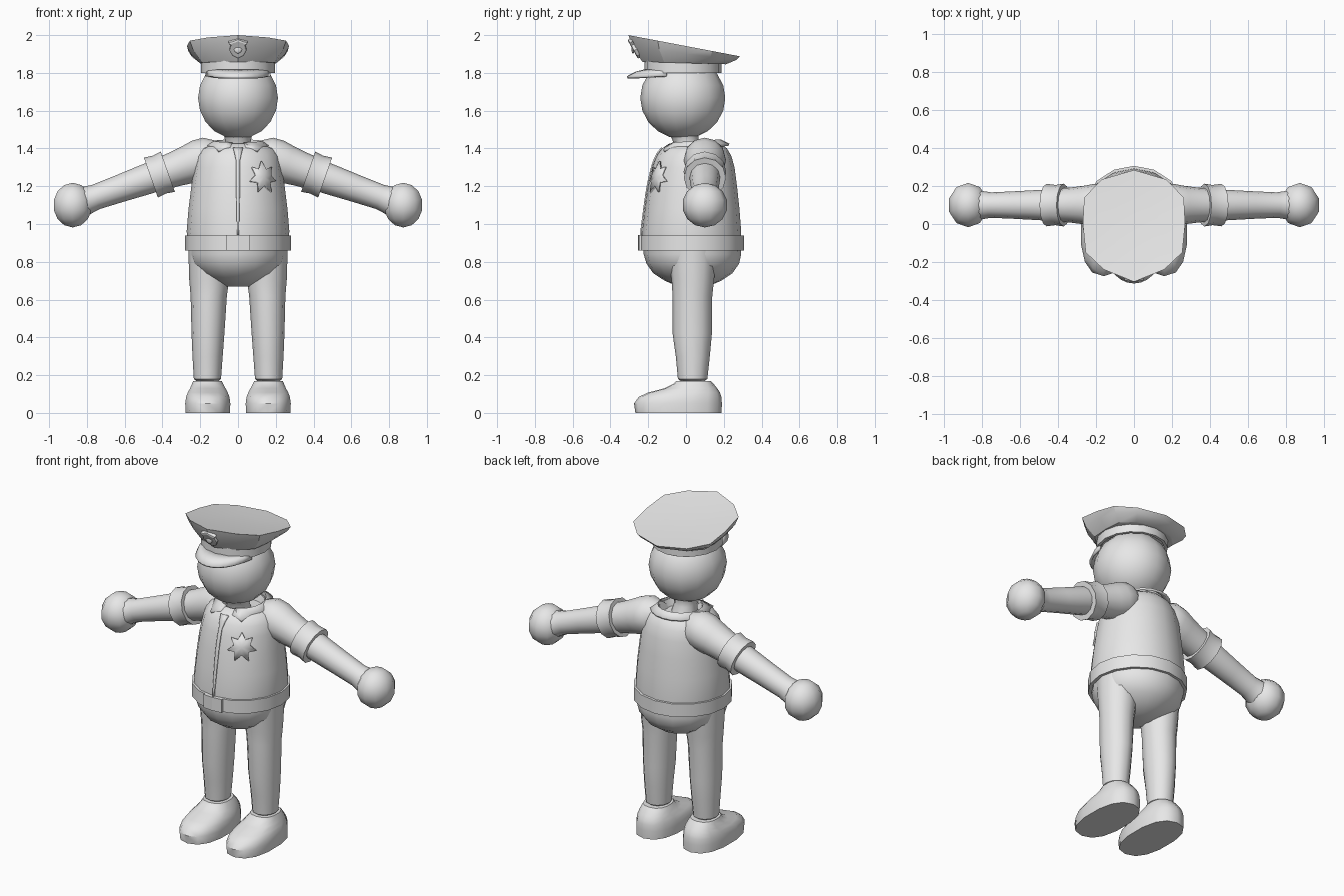
import bpy, bmesh, math
from math import sin, cos, pi, radians
from mathutils import Matrix, Vector

if "Cube" in bpy.data.objects:
    bpy.data.objects.remove(bpy.data.objects["Cube"])

GREY = (0.8, 0.8, 0.8, 1)
clay = bpy.data.materials.new("plain grey")
clay.use_nodes = True
clay.diffuse_color = GREY
clay.node_tree.nodes["Principled BSDF"].inputs["Base Color"].default_value = GREY


def finish(name, bm, mirror=False, angle=40, recalc=True):
    if recalc:
        bmesh.ops.recalc_face_normals(bm, faces=bm.faces)
    mesh = bpy.data.meshes.new(name)
    bm.to_mesh(mesh)
    bm.free()
    mesh.materials.append(clay)
    ob = bpy.data.objects.new(name, mesh)
    bpy.context.collection.objects.link(ob)
    bpy.ops.object.select_all(action="DESELECT")
    ob.select_set(True)
    bpy.context.view_layer.objects.active = ob
    bpy.ops.object.shade_smooth_by_angle(angle=radians(angle))
    if mirror:
        ob.modifiers.new("mirror", "MIRROR").use_mirror_merge = False
    return ob


def oval(z, rx, ry, x=0, y=0, n=16, power=2):
    """Closed ring of points, first one at the front."""
    pts = []
    for i in range(n):
        a = 2 * pi * i / n
        s, c = sin(a), -cos(a)
        pts.append(Vector((x + rx * math.copysign(abs(s) ** (2 / power), s),
                           y + ry * math.copysign(abs(c) ** (2 / power), c), z)))
    return pts


def loft(name, rings, mirror=False, matrix=Matrix(), caps=True, loop=False, angle=40):
    bm = bmesh.new()
    rows = [[bm.verts.new(matrix @ p) for p in ring] for ring in rings]
    pairs = list(zip(rows, rows[1:])) + ([(rows[-1], rows[0])] if loop else [])
    for a, b in pairs:
        for i in range(len(a)):
            j = (i + 1) % len(a)
            bm.faces.new((a[i], a[j], b[j], b[i]))
    if caps and not loop:
        bm.faces.new(rows[0])
        bm.faces.new(rows[-1])
    return finish(name, bm, mirror, angle)


def ball(name, centre, rx, ry, rz, n, rows, mirror=False):
    bm = bmesh.new()
    bmesh.ops.create_uvsphere(bm, u_segments=n, v_segments=rows, radius=1)
    bmesh.ops.transform(bm, verts=bm.verts, matrix=Matrix.Translation(centre)
                        @ Matrix.Diagonal((rx, ry, rz, 1)))
    return finish(name, bm, mirror, 60)


def wrap(ob, target, thick):
    """Lay a thin sheet on a curved surface."""
    sw = ob.modifiers.new("wrap", "SHRINKWRAP")
    sw.target, sw.wrap_mode, sw.offset = target, "ABOVE_SURFACE", 0.007
    so = ob.modifiers.new("thickness", "SOLIDIFY")
    so.thickness, so.offset = thick, 0


# Shirt, with the neck opening turned inward
shirt = loft("shirt", [oval(z, rx, ry, 0, y) for z, rx, ry, y in (
    (0.90, .265, .262, .03), (0.96, .272, .262, .03), (1.08, .262, .25, .033),
    (1.2, .247, .235, .035), (1.3, .232, .217, .04), (1.36, .218, .198, .042),
    (1.4, .19, .172, .045), (1.425, .135, .14, .05), (1.425, .12, .125, .05),
    (1.385, .105, .11, .05))])

# Trousers: hips and legs
loft("hips", [oval(z, rx, ry, 0, y) for z, rx, ry, y in (
    (0.93, .26, .258, .03), (0.84, .26, .258, .034), (0.79, .245, .245, .036),
    (0.74, .205, .21, .036), (0.7, .14, .15, .037), (0.67, .07, .08, .037))], angle=60)
loft("legs", [oval(z, rx, ry, x, y, 12) for z, rx, ry, x, y in (
    (0.86, .105, .13, .158, .035), (0.7, .105, .112, .153, .036), (0.62, .096, .105, .155, .034),
    (0.42, .087, .104, .159, .033), (0.3, .08, .09, .161, .036), (0.18, .072, .078, .162, .035),
    (0.17, .06, .065, .162, .035))], mirror=True)

# Shoes
loft("shoes", [oval(z, rx, (b - f) / 2, x, (f + b) / 2, 14, 2.4) for z, rx, x, f, b in (
    (0, .12, .16, -.268, .188), (.05, .122, .16, -.275, .19), (.085, .117, .16, -.25, .187),
    (.108, .108, .16, -.2, .18), (.13, .096, .16, -.115, .165), (.155, .084, .161, -.065, .145),
    (.17, .077, .162, -.052, .13))], mirror=True)

# Belt and buckle
loft("belt", [oval(z, r, r - .003, 0, .03) for z, r in (
    (.86, .26), (.86, .28), (.94, .28), (.94, .26))], loop=True)
for side, name in ((-1, "buckle_right_half"), (1, "buckle_left_half")):
    bm = bmesh.new()
    bmesh.ops.create_cube(bm, size=1, matrix=Matrix.Translation((side * .031, -.242, .9))
                          @ Matrix.Rotation(side * .08, 4, "Z")
                          @ Matrix.Diagonal((.062, .02, .082, 1)))
    finish(name, bm)

# Arms: everything is laid along one sloping axis
start, end = Vector((.15, .1, 1.355)), Vector((.875, .1, 1.10))
axis = Matrix.Translation(start) @ (end - start).to_track_quat("Z", "Y").to_matrix().to_4x4()


def limb(name, rows, **kw):
    return loft(name, [oval(t, r, r, n=12) for t, r in rows], True, axis, **kw)


limb("sleeves", ((-.06, .07), (0, .108), (.06, .112), (.12, .102), (.2, .092), (.26, .088)))
limb("sleeve_cuffs", ((.235, .088), (.235, .113), (.28, .106), (.33, .112), (.33, .08)), loop=True)
limb("forearms", ((.2, .08), (.35, .081), (.5, .073), (.64, .067), (.68, .073), (.73, .085)))
ball("hands", end, .108, .12, .118, 10, 7, True)

# Neck and head
loft("neck", [oval(z, r, r, 0, y, 12) for z, r, y in (
    (1.37, .075, .02), (1.43, .066, .0), (1.475, .075, -.01), (1.5, .09, -.015))])
ball("head", (0, -.017, 1.667), .217, .225, .217, 14, 10)

# Collar: folded strip with a gap at the front and pointed ends
bm = bmesh.new()
steps = 18
rows = []
for i in range(steps + 1):
    a = radians(14 + 332 * i / steps)
    point = .03 if i in (1, steps - 1) else 0
    lift = .008 * -cos(a)
    rows.append([bm.verts.new((r * sin(a), .055 - r * 1.04 * cos(a), z + lift))
                 for r, z in ((.118, 1.405), (.125, 1.44), (.168 + point, 1.417 - point * .6))])
for a, b in zip(rows, rows[1:]):
    for k in range(2):
        bm.faces.new((a[k], b[k], b[k + 1], a[k + 1]))
collar = finish("collar", bm)
collar.modifiers.new("thickness", "SOLIDIFY").thickness = .014

# Shirt front overlap
bm = bmesh.new()
rows = []
for i in range(13):
    z = .94 + .46 * i / 12
    half = .006 + .02 * max(0, i - 10) / 2
    rows.append([bm.verts.new((x, -.24 + .25 * (z - .94), z)) for x in (-half, half)])
for a, b in zip(rows, rows[1:]):
    bm.faces.new((a[0], a[1], b[1], b[0]))
wrap(finish("shirt_placket", bm, recalc=False), shirt, .008)

# Seven pointed chest star
bm = bmesh.new()
turn = Matrix.Translation((.137, -.16, 1.25)) @ Matrix.Rotation(radians(33), 4, "Z")
centre = bm.verts.new(turn @ Vector())
rim = []
for i in range(14):
    a, r = pi / 2 + 2 * pi * i / 14, (.09, .048)[i % 2]
    rim.append(bm.verts.new(turn @ Vector((r * cos(a), 0, r * sin(a)))))
for i in range(14):
    bm.faces.new((centre, rim[i], rim[(i + 1) % 14]))
wrap(finish("chest_star", bm, recalc=False), shirt, .012)

# Cap: band, flared crown and visor
loft("cap_band", [oval(z, r, r + .008, 0, -.016) for z, r in (
    (1.80, .18), (1.80, .197), (1.865, .197), (1.865, .18))], loop=True)
half = [(0, -.305), (.16, -.24), (.255, -.15), (.27, 0), (.263, .14), (.17, .235), (0, .285)]
outline = half + [(-x, y) for x, y in half[-2:0:-1]]


def crown_ring(scale, z, slope, dip=0):
    return [Vector((x * scale, y * scale - .01 * (1 - scale), z - slope * y * scale - dip))
            for x, y in outline]


loft("cap_crown", [crown_ring(.7, 1.852, .03), crown_ring(.75, 1.852, .03),
                   crown_ring(.93, 1.902, .13), crown_ring(1, 1.942, .19),
                   crown_ring(.5, 1.942, .19, .008)], angle=30)
bm = bmesh.new()
rows = []
for i in range(13):
    t = -1 + i / 6
    a = t * radians(64)
    x, y = .19 * sin(a), -.015 - .2 * cos(a)
    reach = .095 * max(0, cos(t * pi / 2)) ** .5
    rows.append([bm.verts.new(p) for p in (
        (x * .95, y + .01, 1.822), (x, y - reach * .5, 1.808), (x, y - reach - .004, 1.782))])
for a, b in zip(rows, rows[1:]):
    for k in range(2):
        bm.faces.new((a[k], b[k], b[k + 1], a[k + 1]))
visor = finish("cap_visor", bm)
visor.modifiers.new("thickness", "SOLIDIFY").thickness = .014

# Cap badge: small shield with a raised boss
tilt = Matrix.Translation((0, -.274, 1.93)) @ Matrix.Rotation(radians(29), 4, "X")
shield = [(0, -.058), (.03, -.042), (.045, -.01), (.038, .02), (.05, .036), (.025, .045), (0, .056)]
shield += [(-x, z) for x, z in shield[-2:0:-1]]
loft("cap_badge", [[Vector((x * s, y, z * s)) for x, z in shield]
                   for s, y in ((1, .012), (1, -.006), (.85, -.01))], matrix=tilt, angle=25)
ball("badge_boss", tilt @ Vector((0, -.008, 0)), .022, .008, .024, 10, 6)
